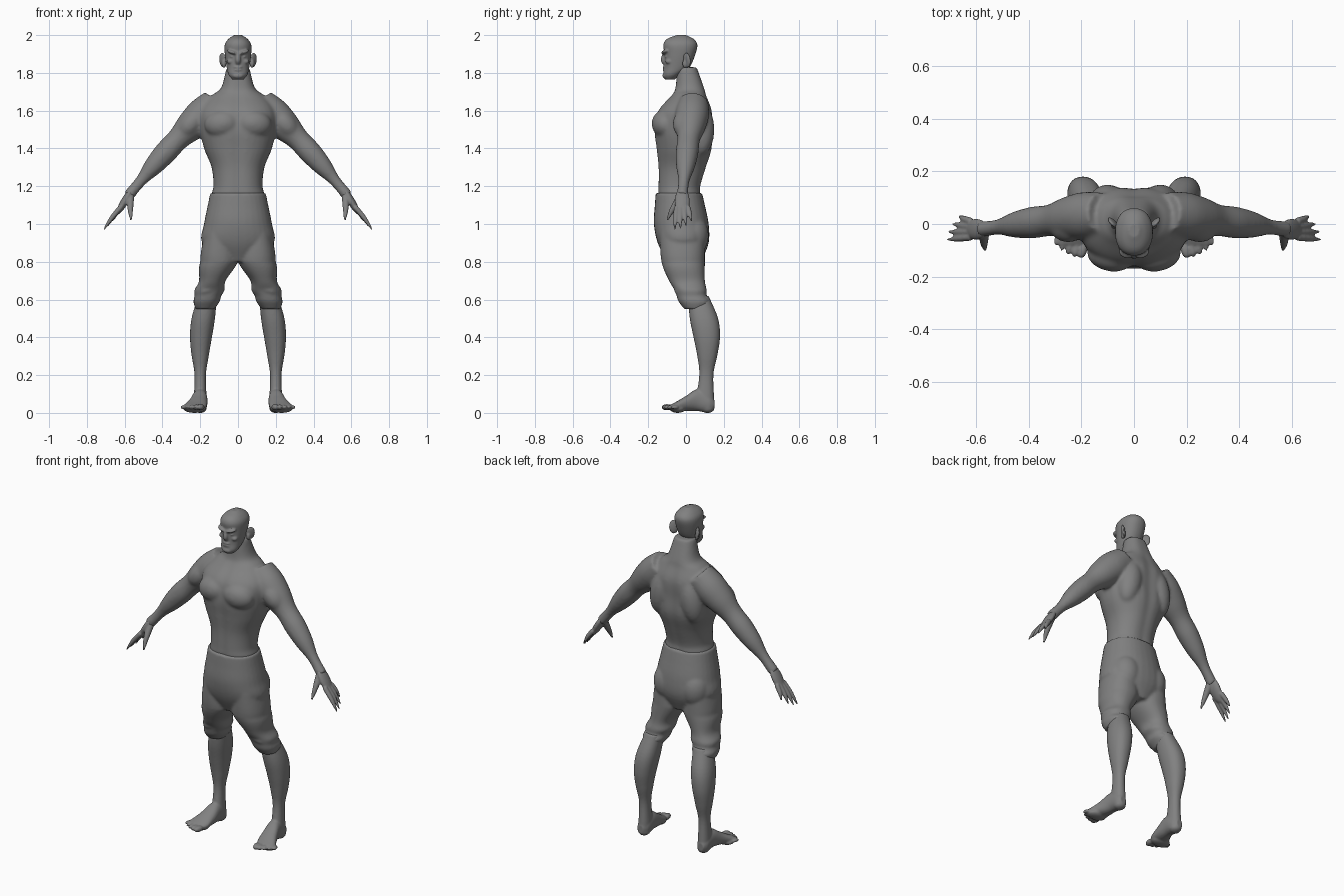
import bpy, bmesh
from math import cos, sin, pi, exp, radians, copysign
from mathutils import Vector, Matrix, Euler

if "Cube" in bpy.data.objects:
    bpy.data.objects.remove(bpy.data.objects["Cube"])

grey = bpy.data.materials.new("plain_grey")
grey.use_nodes = True
grey.diffuse_color = (.22, .22, .22, 1)
grey.node_tree.nodes["Principled BSDF"].inputs["Base Color"].default_value = grey.diffuse_color

X_AXIS, Y_AXIS, Z_AXIS = Vector((1, 0, 0)), Vector((0, 1, 0)), Vector((0, 0, 1))
SIDES = 32


def smooth(rows, steps=5):
    """Catmull-Rom interpolation between the given rows."""
    rows = [Vector(row) for row in rows]
    rows = [2 * rows[0] - rows[1]] + rows + [2 * rows[-1] - rows[-2]]
    result = []
    for before, start, end, after in zip(rows, rows[1:], rows[2:], rows[3:]):
        leave, arrive = (end - before) / 2, (after - start) / 2
        for step in range(steps):
            t = step / steps
            bend = 3 * (end - start) - 2 * leave - arrive
            twist = 2 * (start - end) + leave + arrive
            result.append(start + leave * t + bend * t * t + twist * t ** 3)
    return result + [rows[-2]]


def skin(bm, sections, groove=0, power=.9):
    """Join rounded sections given as (centre, half width vector, half depth vector)."""
    loops = []
    for centre, width, depth in sections:
        loop = []
        for k in range(SIDES):
            c, s = cos(2 * pi * k / SIDES), sin(2 * pi * k / SIDES)
            across = width * copysign(abs(c) ** power, c)
            notch = 1 - groove * exp(-(across.length / .03) ** 2)
            along = depth * copysign(abs(s) ** power, s) * notch
            loop.append(bm.verts.new(centre + across + along))
        loops.append(loop)
    for low, high in zip(loops, loops[1:]):
        for k in range(SIDES):
            bm.faces.new((low[k - 1], low[k], high[k], high[k - 1]))
    bm.faces.new(loops[0])
    bm.faces.new(loops[-1])


def column(bm, rows, centre_x=lambda z: 0, groove=0):
    """Standing form from rows of height, front, back and half width."""
    skin(bm, [(Vector((centre_x(z), (front + back) / 2, z)),
               X_AXIS * half, Y_AXIS * (back - front) / 2)
              for z, front, back, half in smooth(rows)], groove)


def limb(bm, points, radii):
    """Round tube along points."""
    path = smooth(points)
    sizes = smooth([(r, 0) for r in radii])
    sections = []
    for i, point in enumerate(path):
        heading = path[min(i + 1, len(path) - 1)] - path[max(i - 1, 0)]
        side = heading.cross(Y_AXIS).normalized()
        depth = side.cross(heading).normalized()
        sections.append((point, side * sizes[i].x, depth * sizes[i].x))
    skin(bm, sections, power=1)


def ball(bm, centre, radii, turn=(0, 0, 0)):
    """Ellipsoid turned by degrees."""
    rotation = Euler([radians(angle) for angle in turn]).to_matrix().to_4x4()
    matrix = Matrix.Translation(centre) @ rotation @ Matrix.Diagonal((*radii, 1))
    bmesh.ops.create_uvsphere(bm, u_segments=24, v_segments=16, radius=1, matrix=matrix)


def organic(name, bm, voxel, passes):
    """Mirror the parts, fuse them into one skin and relax it."""
    bmesh.ops.recalc_face_normals(bm, faces=bm.faces)
    mesh = bpy.data.meshes.new(name)
    bm.to_mesh(mesh)
    bm.free()
    mesh.materials.append(grey)
    part = bpy.data.objects.new(name, mesh)
    bpy.context.collection.objects.link(part)
    mirror = part.modifiers.new("mirror", 'MIRROR')
    mirror.use_mirror_merge = False
    fuse = part.modifiers.new("fuse", 'REMESH')
    fuse.mode = 'VOXEL'
    fuse.voxel_size = voxel
    fuse.use_smooth_shade = True
    relax = part.modifiers.new("relax", 'SMOOTH')
    relax.factor = .5
    relax.iterations = passes


def leg_x(z):
    """Legs spread in a gentle curve from hip to ankle."""
    return max(.1, .2 - .4 * max(z - .3, 0) ** 2)


def foot_x(y):
    """Feet turn outward toward the toes."""
    return .2 + 1.2 * (y - .1) ** 2


# Torso and neck
bm = bmesh.new()
column(bm, [(1.05, -.13, .07, .12), (1.15, -.15, .08, .14), (1.2, -.15, .08, .13),
            (1.3, -.15, .11, .14), (1.4, -.16, .14, .18), (1.5, -.17, .14, .2),
            (1.6, -.15, .14, .2), (1.68, -.08, .11, .14), (1.72, -.06, .1, .09),
            (1.83, -.05, .06, .06)], groove=.06)
ball(bm, (.09, -.12, 1.53), (.09, .06, .07), (0, 8, 12))    # chest muscle
ball(bm, (.1, .08, 1.5), (.07, .07, .14), (0, -10, 0))      # back muscle
ball(bm, (.25, 0, 1.53), (.06, .07, .09), (0, -40, 0))      # shoulder muscle

# Arms follow a slightly arched line down to the wrist
arm_radii = [.08, .09, .08, .06, .06, .05, .03, .03]
arm = []
for i in range(len(arm_radii)):
    t = i / (len(arm_radii) - 1)
    arm.append((.12 + .46 * t, .04 - .06 * t, 1.64 - .49 * t + .02 * sin(pi * t)))
limb(bm, arm, arm_radii)
organic("torso_and_arms", bm, .009, 8)

# Hands with four fanned fingers and a thumb
bm = bmesh.new()
ball(bm, (.6, -.02, 1.12), (.02, .04, .08), (0, -30, 0))
for i in range(4):
    root = Vector((.62, .02 * i - .05, 1.09))
    tip = Vector((.71 - .005 * i * i, .03 * i - .06, .97 + .005 * i * i))
    limb(bm, [root, root.lerp(tip, .5) + X_AXIS * .005, tip], [.014, .012, .004])
limb(bm, [(.57, -.02, 1.16), (.57, -.07, 1.08), (.566, -.1, 1.02)], [.022, .015, .005])
organic("hands", bm, .005, 3)

# Head with facial features
bm = bmesh.new()
column(bm, [(1.765, -.11, -.06, .03), (1.79, -.12, -.03, .05), (1.83, -.115, .02, .06),
            (1.9, -.115, .05, .07), (1.95, -.12, .06, .07), (1.98, -.1, .04, .05),
            (2, -.05, 0, .02)])
limb(bm, [(0, -.11, 1.91), (0, -.12, 1.87), (0, -.11, 1.85)], [.01, .014, .012])
ball(bm, (.03, -.11, 1.91), (.03, .02, .01), (0, -16, 18))     # brow
ball(bm, (.03, -.1, 1.885), (.015, .012, .005), (0, -10, 15))  # eye
ball(bm, (.04, -.09, 1.86), (.02, .02, .014), (0, 0, 25))      # cheekbone
for lip_height in (1.83, 1.815):
    ball(bm, (0, -.11, lip_height), (.025, .013, .006))
ball(bm, (0, -.11, 1.785), (.03, .015, .015))                  # chin
organic("head", bm, .005, 3)

# Ears
bm = bmesh.new()
ball(bm, (.08, .005, 1.867), (.01, .026, .04), (0, 8, -45))
ball(bm, (.075, -.005, 1.85), (.012, .014, .024))
organic("ears", bm, .004, 3)

# Shorts with gathered cuffs
bm = bmesh.new()
column(bm, [(1.165, -.16, .085, .147), (1.1, -.165, .1, .16), (1, -.17, .12, .18),
            (.9, -.15, .12, .19), (.8, -.1, .08, .08)])
column(bm, [(.95, -.14, .1, .08), (.8, -.13, .1, .1), (.7, -.09, .1, .07),
            (.65, -.06, .11, .08), (.62, -.05, .11, .07), (.59, -.04, .13, .07),
            (.55, -.01, .11, .05)], leg_x)
ball(bm, (.09, .035, .94), (.085, .085, .11))                  # seat
ball(bm, (.17, .045, .58), (.06, .075, .016), (-18, 6, 0))     # cuff roll
ball(bm, (.155, -.03, .645), (.05, .035, .018), (-15, 15, 0))  # knee fold
organic("shorts", bm, .008, 5)

# Lower legs
bm = bmesh.new()
column(bm, [(.62, .01, .12, .05), (.5, .02, .17, .062), (.4, .04, .18, .058),
            (.3, .06, .165, .045), (.2, .07, .145, .03), (.06, .05, .15, .035)], leg_x)

# Feet lie along y, from rows of y, sole, instep and half width
foot = [(.15, .02, .07, .02), (.12, 0, .1, .036), (.06, .01, .125, .04),
        (0, .01, .09, .05), (-.05, .01, .06, .06), (-.08, .015, .045, .055)]
skin(bm, [(Vector((foot_x(y), y, (sole + instep) / 2)),
           X_AXIS * half, Z_AXIS * (instep - sole) / 2)
          for y, sole, instep, half in smooth(foot)])

# Toes shrink from the big inner one outward
for i in range(5):
    size = .017 - .002 * i
    ball(bm, (.195 + .025 * i, .0025 * i * i - .1, .03), (size, size + .015, size), (0, 0, 15))
ball(bm, (.2, .115, .025), (.034, .036, .026))                 # heel
ball(bm, (.23, -.045, .02), (.058, .04, .02))                  # ball of foot
organic("legs_and_feet", bm, .006, 4)
